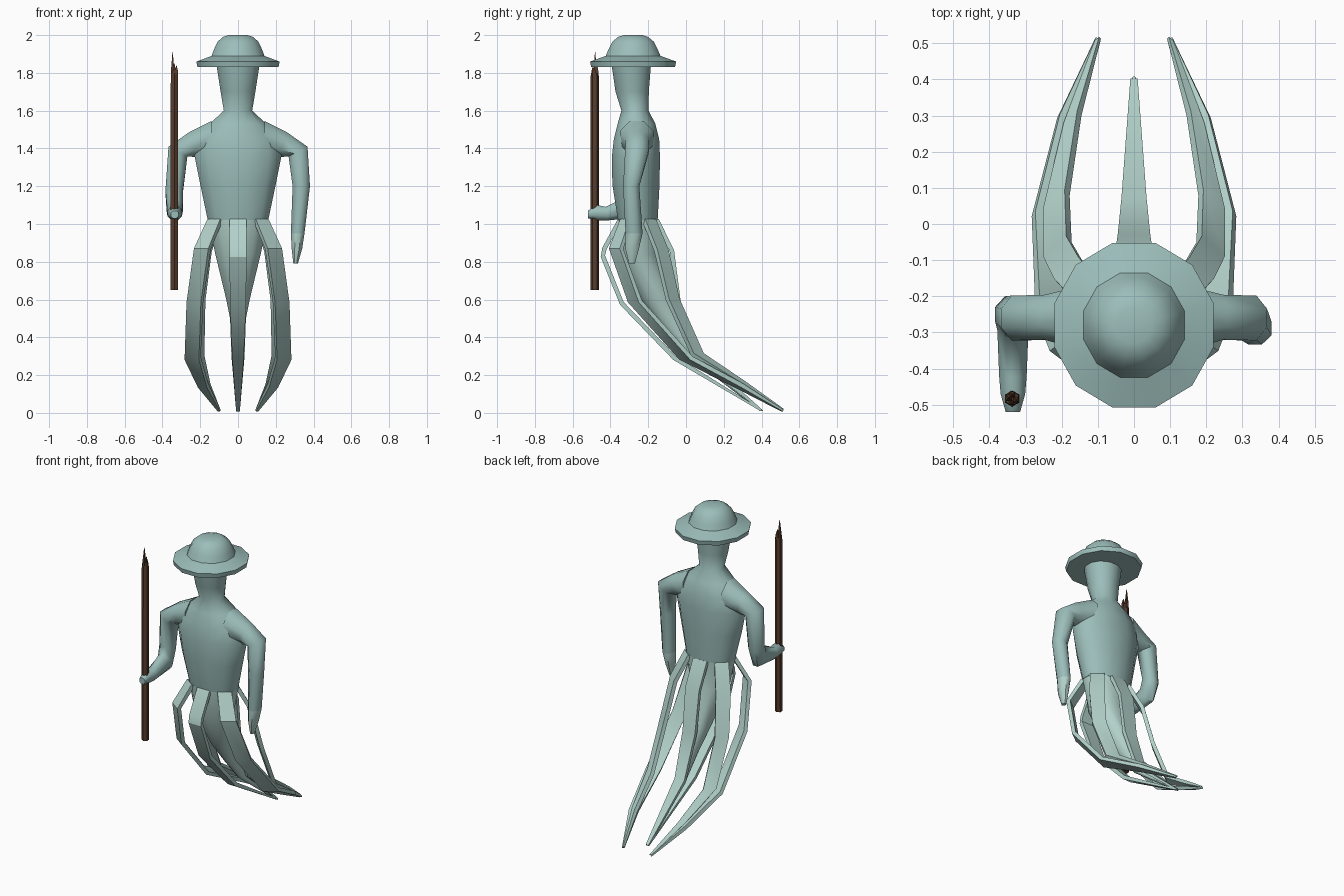
import bpy, bmesh, math
from mathutils import Vector as V

if "Cube" in bpy.data.objects:
    bpy.data.objects.remove(bpy.data.objects["Cube"])


def mat(name, rgb):
    m = bpy.data.materials.new(name)
    m.diffuse_color = (*rgb, 1)
    m.use_nodes = True
    m.node_tree.nodes["Principled BSDF"].inputs["Base Color"].default_value = m.diffuse_color
    return m


BODY = mat("misty teal", (0.33, 0.51, 0.49))
TAIL = mat("pale teal", (0.45, 0.64, 0.59))
WOOD = mat("dark wood", (0.095, 0.045, 0.025))


def loft(name, rings, mats, angle=40, rule=None):
    """Skin a list of equal-length point rings and cap both ends."""
    bm = bmesh.new()
    vs = [[bm.verts.new(p) for p in r] for r in rings]
    n = len(rings[0])
    for a, b in zip(vs, vs[1:]):
        for i in range(n):
            j = (i + 1) % n
            bm.faces.new((a[i], a[j], b[j], b[i]))
    bm.faces.new(vs[0])
    bm.faces.new(vs[-1])
    bmesh.ops.recalc_face_normals(bm, faces=bm.faces)
    if rule:
        for f in bm.faces:
            f.material_index = int(rule(f.calc_center_median()))
    me = bpy.data.meshes.new(name)
    bm.to_mesh(me)
    bm.free()
    for m in mats:
        me.materials.append(m)
    ob = bpy.data.objects.new(name, me)
    bpy.context.collection.objects.link(ob)
    bpy.ops.object.select_all(action='DESELECT')
    ob.select_set(True)
    bpy.context.view_layer.objects.active = ob
    bpy.ops.object.shade_smooth_by_angle(angle=math.radians(angle))
    return ob


def oval(c, u, v, n):
    """Ring around c spanned by the half-axes u and v, flat sides facing the axes."""
    c, u, v = V(c), V(u), V(v)
    k = 1 / math.cos(math.pi / n)
    return [c + (u * math.cos(t) + v * math.sin(t)) * k
            for t in (2 * math.pi * (i + 0.5) / n for i in range(n))]


def flat_rings(sections, n=12, x=0):
    """Horizontal ovals from (z, x radius, y radius, y centre)."""
    return [oval((x, cy, z), (rx, 0, 0), (0, ry, 0), n) for z, rx, ry, cy in sections]


# Torso, neck and head
loft("torso", flat_rings([
    (1.02, .16, .105, -.255), (1.21, .20, .125, -.265), (1.36, .23, .127, -.265),
    (1.45, .21, .12, -.262), (1.53, .15, .10, -.262), (1.6, .075, .072, -.27),
    (1.70, .092, .088, -.285), (1.85, .115, .105, -.29)]), [BODY], 60)

# Hat with a wide brim and domed crown
loft("hat", flat_rings([
    (1.83, .10, .10, -.28), (1.831, .215, .222, -.28), (1.86, .22, .228, -.28),
    (1.89, .14, .145, -.28), (1.925, .127, .13, -.28), (1.965, .108, .11, -.28),
    (1.99, .08, .08, -.28), (2.0, .05, .05, -.28)]), [BODY], 45)

# Arms: shared shoulder, then one hanging and one bent forward to grip the pole
for name, side, lower in (
    ("hanging_arm", 1, [
        ((.335, -.29, 1.2), (0, .043, 0), (.046, 0, 0)),
        ((.316, -.275, .95), (0, .045, 0), (.036, 0, 0)),
        ((.312, -.285, .87), (0, .036, 0), (.028, 0, 0)),
        ((.305, -.287, .79), (0, .016, 0), (.012, 0, 0))]),
    ("gripping_arm", -1, [
        ((.338, -.25, 1.17), (0, .05, -.02), (.046, 0, 0)),
        ((.335, -.28, 1.09), (0, .035, -.055), (.043, 0, 0)),
        ((.335, -.42, 1.055), (0, .005, -.036), (.038, 0, 0)),
        ((.335, -.47, 1.06), (0, 0, -.04), (.034, 0, 0)),
        ((.335, -.52, 1.05), (0, 0, -.02), (.02, 0, 0))])):
    sections = [((.14, -.26, 1.455), (0, .09, 0), (0, 0, .09)),
                ((.24, -.258, 1.42), (0, .062, 0), (.02, 0, .065)),
                ((.318, -.26, 1.383), (0, .062, 0), (.05, 0, .026))] + lower
    rings = [oval(c, u, v, 8) for c, u, v in sections]
    rings = [[V((side * p.x, p.y, p.z)) for p in r] for r in rings]
    loft(name, rings, [BODY, TAIL], 50, lambda c: c.z < .95 and c.x > 0)

# Tapering core of the ghostly tail
loft("tail_core", flat_rings([
    (1.02, .158, .103, -.255), (.84, .12, .10, -.25), (.6, .062, .085, -.15),
    (.45, .032, .06, -.06), (.3, .022, .03, .04), (.01, .006, .008, .4)], 10), [TAIL], 60)


def ribbon(name, path, widths, across, thick=.024):
    """Flat slab following a path, with its width along a fixed direction."""
    path, across = [V(p) for p in path], V(across).normalized()
    rings = []
    for i, (p, w) in enumerate(zip(path, widths)):
        run = path[min(i + 1, len(path) - 1)] - path[max(i - 1, 0)]
        out = across.cross(run).normalized() * thick / 2
        if i == len(path) - 1:
            out *= .4
        a = across * w / 2
        rings.append([p - a - out, p + a - out, p + a + out, p - a + out])
    loft(name, rings, [TAIL], 30)


# Centre ribbons in front and behind
ribbon("front_ribbon", [(0, -.35, 1.02), (0, -.432, .87), (0, -.44, .83), (0, -.34, .58),
                        (0, -.06, .29), (0, .4, .012)],
       [.09, .09, .09, .085, .06, .02], (1, 0, 0))
ribbon("back_ribbon", [(0, -.155, 1.02), (0, -.075, .86), (0, -.04, .59),
                       (0, .06, .31), (0, .4, .014)],
       [.1, .1, .09, .07, .02], (1, 0, 0))

# Side ribbons: a front and a back pair meeting at a tip on each side
for s, label in ((1, "right"), (-1, "left")):
    ribbon("front_side_ribbon_" + label,
           [(s * .122, -.315, 1.02), (s * .188, -.37, .87), (s * .228, -.27, .59),
            (s * .24, .0, .29), (s * .185, .28, .145), (s * .1, .51, .012)],
           [.085, .095, .095, .095, .06, .016], (s * .8, .6, 0))
    ribbon("back_side_ribbon_" + label,
           [(s * .122, -.195, 1.02), (s * .18, -.13, .86), (s * .212, -.07, .6),
            (s * .215, .06, .31), (s * .17, .29, .16), (s * .1, .51, .018)],
           [.085, .09, .085, .08, .05, .016], (s * .75, -.66, 0))

# Wooden pole with a splintered end
PX, PY = -.337, -.483
loft("pole", flat_rings([(.65, .02, .02, PY), (1.78, .019, .019, PY),
                         (1.80, .017, .017, PY)], 6, PX), [WOOD], 20)
for i, (dx, dy, r, top) in enumerate(((-.009, .002, .009, 1.91), (.011, -.004, .008, 1.84),
                                      (.0, .011, .008, 1.85), (-.002, -.011, .007, 1.83))):
    loft(f"splinter_{i}", flat_rings([
        (1.77, r, r, PY + dy), (1.81, r, r, PY + dy), ((1.81 + top) / 2, r * .55, r * .55, PY + dy),
        (top, .001, .001, PY + dy)], 4, PX + dx), [WOOD], 20)
